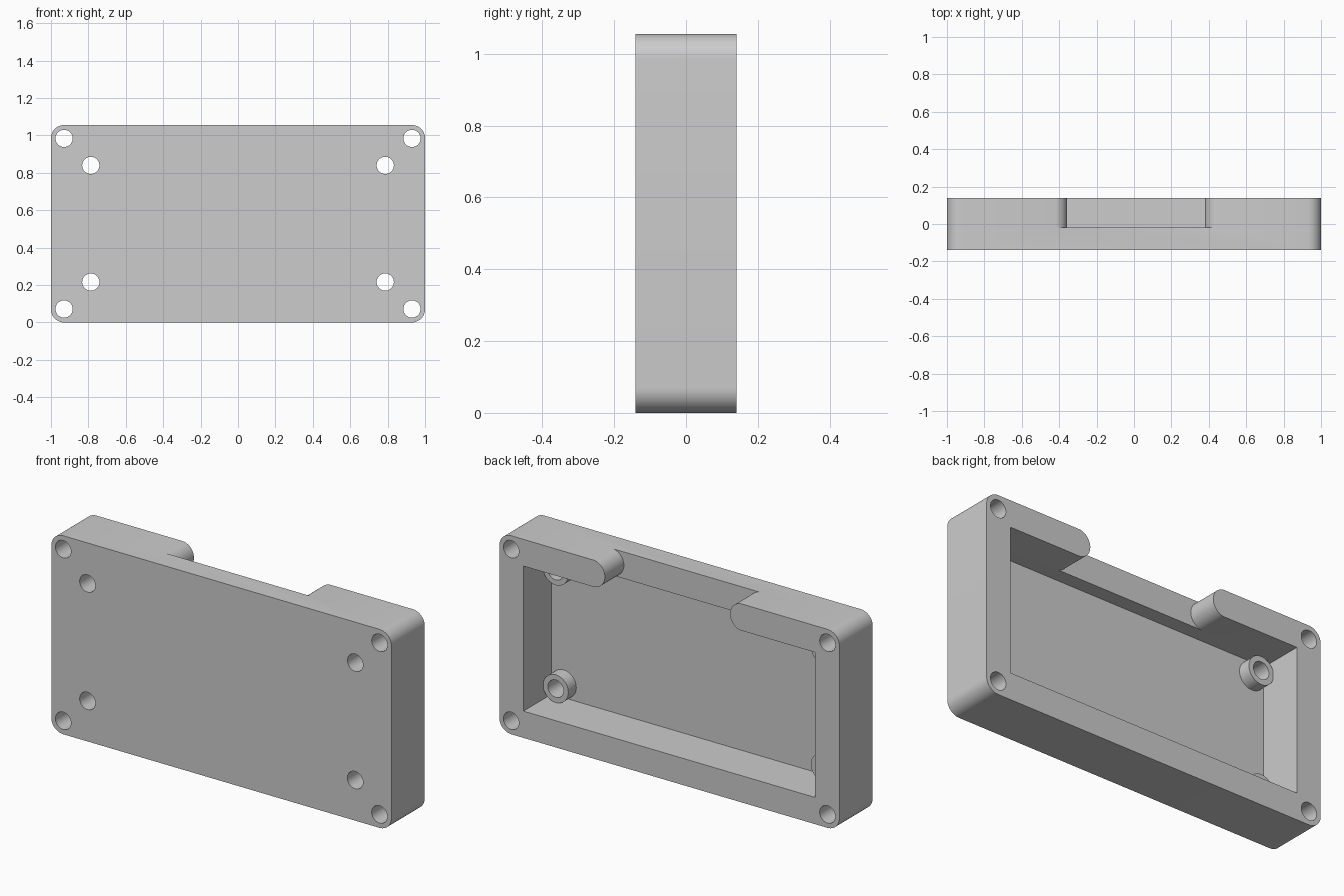
import bpy, bmesh
from math import sin, cos, pi

if "Cube" in bpy.data.objects:
    bpy.data.objects.remove(bpy.data.objects["Cube"])

# Main dimensions
HEIGHT, DEPTH, WALL = 1.055, 0.28, 0.142
BACK, FRONT = DEPTH / 2, -DEPTH / 2
FLOOR, NOTCH_FLOOR, BOSS_TOP = -0.097, -0.02, -0.03
HOLE_R, BOSS_R, CORNER_R = 0.046, 0.074, 0.07

grey = bpy.data.materials.new("plain grey")
grey.use_nodes = True
colour = (0.604, 0.604, 0.604, 1)
grey.diffuse_color = colour
grey.node_tree.nodes["Principled BSDF"].inputs["Base Color"].default_value = colour


def arc(cx, cz, r, start, end, steps):
    angles = [start + (end - start) * i / steps for i in range(steps + 1)]
    return [(cx + r * cos(a), cz + r * sin(a)) for a in angles]


def circle(cx, cz, r):
    return arc(cx, cz, r, 0, 2 * pi, 48)[:-1]


def prism(name, outline, y0, y1):
    """Extrude an x-z outline along y."""
    bm = bmesh.new()
    face = bm.faces.new([bm.verts.new((x, y0, z)) for x, z in outline])
    out = bmesh.ops.extrude_face_region(bm, geom=[face])["geom"]
    verts = [v for v in out if isinstance(v, bmesh.types.BMVert)]
    bmesh.ops.translate(bm, vec=(0, y1 - y0, 0), verts=verts)
    bmesh.ops.recalc_face_normals(bm, faces=bm.faces)
    mesh = bpy.data.meshes.new(name)
    bm.to_mesh(mesh)
    bm.free()
    mesh.materials.append(grey)
    obj = bpy.data.objects.new(name, mesh)
    bpy.context.collection.objects.link(obj)
    return obj


def combine(target, tool, operation):
    """Apply an exact boolean and discard the tool."""
    bpy.context.view_layer.objects.active = target
    mod = target.modifiers.new("boolean", "BOOLEAN")
    mod.operation, mod.solver, mod.object = operation, "EXACT", tool
    bpy.ops.object.modifier_apply(modifier=mod.name)
    bpy.data.objects.remove(tool)


# Rounded block
outline = []
for i, (sx, sz) in enumerate([(1, 1), (-1, 1), (-1, -1), (1, -1)]):
    cx = sx * (1 - CORNER_R)
    cz = HEIGHT / 2 + sz * (HEIGHT / 2 - CORNER_R)
    outline += arc(cx, cz, CORNER_R, i * pi / 2, (i + 1) * pi / 2, 12)
case = prism("enclosure_case", outline, FRONT, BACK)

# Cavity open to the back
cx, low, high = 1 - WALL, WALL, HEIGHT - WALL
cavity = prism("cavity", [(-cx, low), (cx, low), (cx, high), (-cx, high)], FLOOR, BACK + 0.1)
combine(case, cavity, "DIFFERENCE")

# Cable notch in the top wall, leaving round wall ends
r, mid = WALL / 2 + 0.001, HEIGHT - WALL / 2
left, right = -0.357 - r, 0.379 + r
notch = [(left, high - 0.1)] + arc(left, mid, r, -pi / 2, pi / 2, 24) + [(left, HEIGHT + 0.1)]
notch += [(right, HEIGHT + 0.1)] + arc(right, mid, r, pi / 2, 3 * pi / 2, 24) + [(right, high - 0.1)]
combine(case, prism("notch", notch, NOTCH_FLOOR, BACK + 0.1), "DIFFERENCE")

# Standoff bosses, then screw holes through bosses and corners
for sx in (-1, 1):
    for sz in (-1, 1):
        bx, bz = sx * 0.787, HEIGHT / 2 + sz * 0.312
        combine(case, prism("boss", circle(bx, bz, BOSS_R), FLOOR - 0.02, BOSS_TOP), "UNION")
        for hx, hz in ((bx, bz), (sx * 0.93, HEIGHT / 2 + sz * 0.456)):
            combine(case, prism("hole", circle(hx, hz, HOLE_R), FRONT - 0.1, BACK + 0.1), "DIFFERENCE")

# Smooth the round surfaces, keep the edges crisp
bpy.ops.object.select_all(action="DESELECT")
case.select_set(True)
bpy.context.view_layer.objects.active = case
bpy.ops.object.shade_smooth_by_angle(angle=pi / 6)
